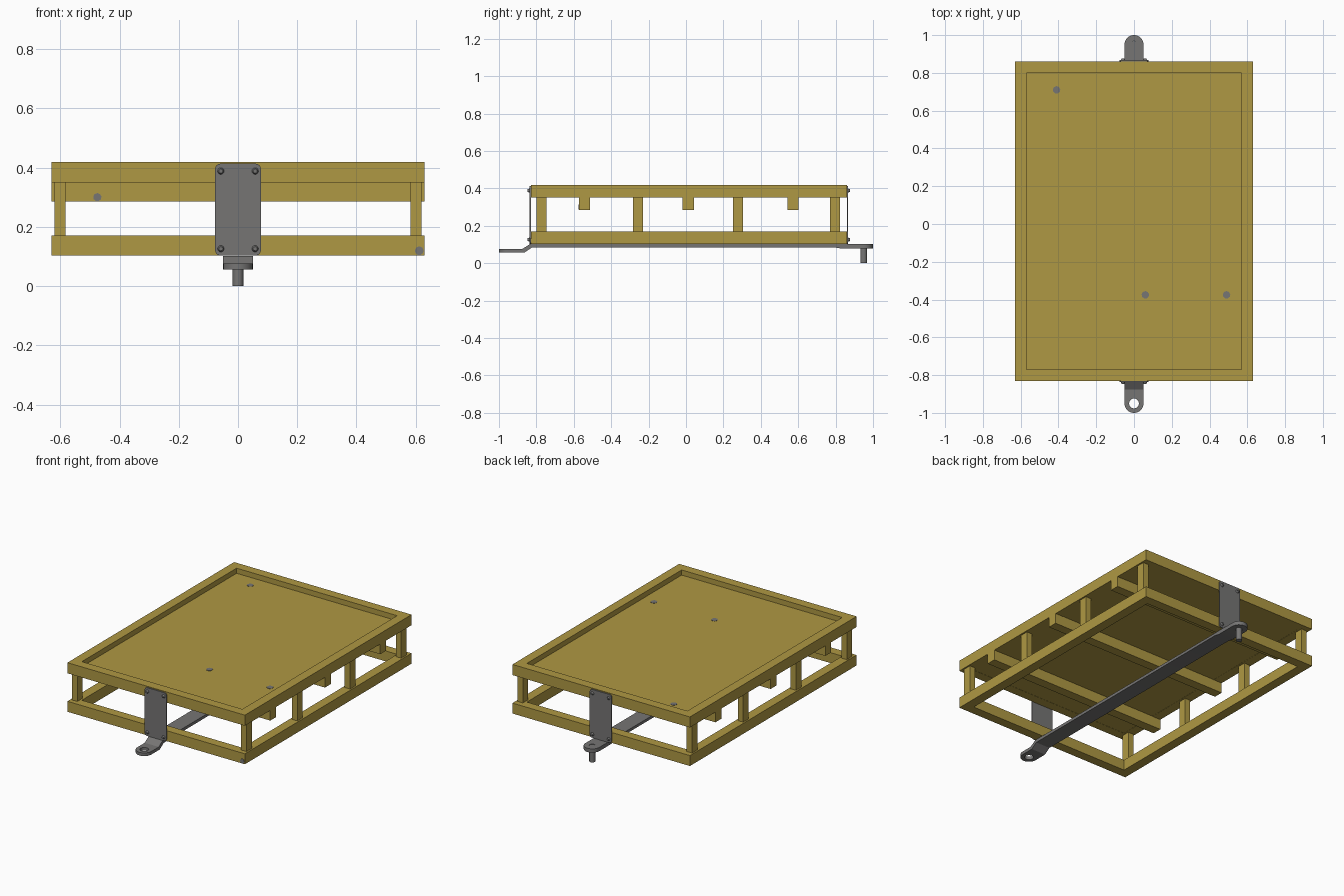
import bpy, bmesh, math
from mathutils import Matrix, Vector

if "Cube" in bpy.data.objects:
    bpy.data.objects.remove(bpy.data.objects["Cube"])


def material(name, rgb):
    m = bpy.data.materials.new(name)
    m.diffuse_color = (*rgb, 1)
    m.use_nodes = True
    m.node_tree.nodes["Principled BSDF"].inputs["Base Color"].default_value = m.diffuse_color
    return m


WOOD = material("ochre paint", (0.43, 0.315, 0.056))
STEEL = material("grey steel", (0.18, 0.178, 0.175))


def finish(name, bm, mat):
    bmesh.ops.recalc_face_normals(bm, faces=bm.faces)
    me = bpy.data.meshes.new(name)
    bm.to_mesh(me)
    bm.free()
    me.materials.append(mat)
    ob = bpy.data.objects.new(name, me)
    bpy.context.collection.objects.link(ob)
    return ob


def box(name, x, y, z, mat=WOOD):
    bm = bmesh.new()
    bmesh.ops.create_cube(bm, size=1)
    for v in bm.verts:
        v.co = Vector([(a + b) / 2 + c * (b - a) for c, (a, b) in zip(v.co, (x, y, z))])
    return finish(name, bm, mat)


def prism(name, pts, vec, mat):
    """Extrude a closed outline of 3D points along vec."""
    bm = bmesh.new()
    f = bm.faces.new([bm.verts.new(p) for p in pts])
    r = bmesh.ops.extrude_face_region(bm, geom=[f])
    bmesh.ops.translate(bm, vec=vec, verts=[e for e in r["geom"] if isinstance(e, bmesh.types.BMVert)])
    return finish(name, bm, mat)


def cone(name, loc, r1, r2, depth, axis, mat=STEEL, seg=24):
    bm = bmesh.new()
    rot = Vector((0, 0, 1)).rotation_difference(Vector(axis)).to_matrix().to_4x4()
    bmesh.ops.create_cone(bm, cap_ends=True, segments=seg, radius1=r1, radius2=r2, depth=depth,
                          matrix=Matrix.Translation(loc) @ rot)
    return finish(name, bm, mat)


# Upper and lower rail frames
X, Y0, Y1, W = 0.63, -0.83, 0.86, 0.06
for level, z in (("upper", (0.35, 0.418)), ("lower", (0.103, 0.17))):
    for side, x in (("left", (-X, -X + W)), ("right", (X - W, X))):
        box(f"{level}_{side}_rail", x, (Y0, Y1), z)
    for side, y in (("front", (Y0, Y0 + W)), ("back", (Y1 - W, Y1))):
        box(f"{level}_{side}_rail", (-X + W, X - W), y, z)

# Recessed deck panel and the joists under it
box("deck_panel", (-X + W, X - W), (Y0 + W, Y1 - W), (0.351, 0.385))
for y in (-0.543, 0.012, 0.572):
    box("joist", (-X, X), (y - 0.03, y + 0.03), (0.285, 0.352))

# Posts between the frames
for s in (-1, 1):
    for y in (-0.772, -0.257, 0.278, 0.797):
        box("post", sorted((s * 0.582, s * 0.62)), (y - 0.027, y + 0.027), (0.165, 0.355))

# End plates with rounded corners, and their bolts
for end, y, s in (("front", Y0, -1), ("back", Y1, 1)):
    pts = []
    for k, (sx, z) in enumerate(((1, 0.396), (-1, 0.396), (-1, 0.12), (1, 0.12))):
        for i in range(5):
            a = (k + i / 4) * math.pi / 2
            pts.append((sx * 0.06 + 0.017 * math.cos(a), y, z + 0.017 * math.sin(a)))
    prism(f"{end}_plate", pts, (0, s * 0.007, 0), STEEL)
    for x in (-0.058, 0.058):
        for z in (0.126, 0.388):
            cone("bolt", (x, y + s * 0.011, z), 0.012, 0.007, 0.012, (0, s, 0), seg=12)


# Drawbar: bent strip with a round lug at each end
def lug(name, cy, s, z0, z1, r, hole, n=32):
    """Half-round, half-square end with a hole; the square side faces the bar."""
    bm = bmesh.new()
    rings = []
    for z in (z0, z1):
        out, inn = [], []
        for i in range(n):
            a = 2 * math.pi * i / n
            c, d = math.cos(a), math.sin(a)
            k = r / max(abs(c), abs(d)) if d > 0 else r
            out.append(bm.verts.new((c * k, cy + s * d * k, z)))
            inn.append(bm.verts.new((c * hole, cy + s * d * hole, z)))
        rings.append((out, inn))
    (o0, i0), (o1, i1) = rings
    for i in range(n):
        j = (i + 1) % n
        for a, b in ((o0, i0), (o1, i1), (o0, o1), (i0, i1)):
            bm.faces.new((a[i], a[j], b[j], b[i]))
    return finish(name, bm, STEEL)


R = 0.05
lug("front_lug", -0.95, 1, 0.056, 0.076, R, 0.026)
lug("back_lug", 0.95, -1, 0.078, 0.102, R, 0.018)
top = [(-0.9, 0.076), (-0.875, 0.076), (-0.835, 0.102), (0.79, 0.102), (0.83, 0.102), (0.9, 0.102)]
low = [(-0.9, 0.056), (-0.865, 0.056), (-0.825, 0.083), (0.79, 0.085), (0.83, 0.078), (0.9, 0.078)]
prism("drawbar", [(-R, y, z) for y, z in top + low[::-1]], (2 * R, 0, 0), STEEL)

# Coupling pin
cone("coupling_pin", (0, 0.95, 0.05), 0.018, 0.018, 0.1, (0, 0, 1))

# Worn spots of bare steel colour
for x, y in ((-0.41, 0.71), (0.06, -0.375), (0.49, -0.375)):
    cone("worn_spot", (x, y, 0.3855), 0.02, 0.02, 0.003, (0, 0, 1), seg=9)
cone("worn_spot", (-0.475, -0.5735, 0.3), 0.014, 0.014, 0.003, (0, -1, 0), seg=9)
cone("worn_spot", (0.612, Y0 - 0.0005, 0.119), 0.015, 0.015, 0.003, (0, -1, 0), seg=9)

# Keep edges crisp, smooth the round parts
for ob in bpy.context.collection.objects:
    ob.select_set(True)
    bpy.context.view_layer.objects.active = ob
bpy.ops.object.shade_smooth_by_angle(angle=math.radians(30))
